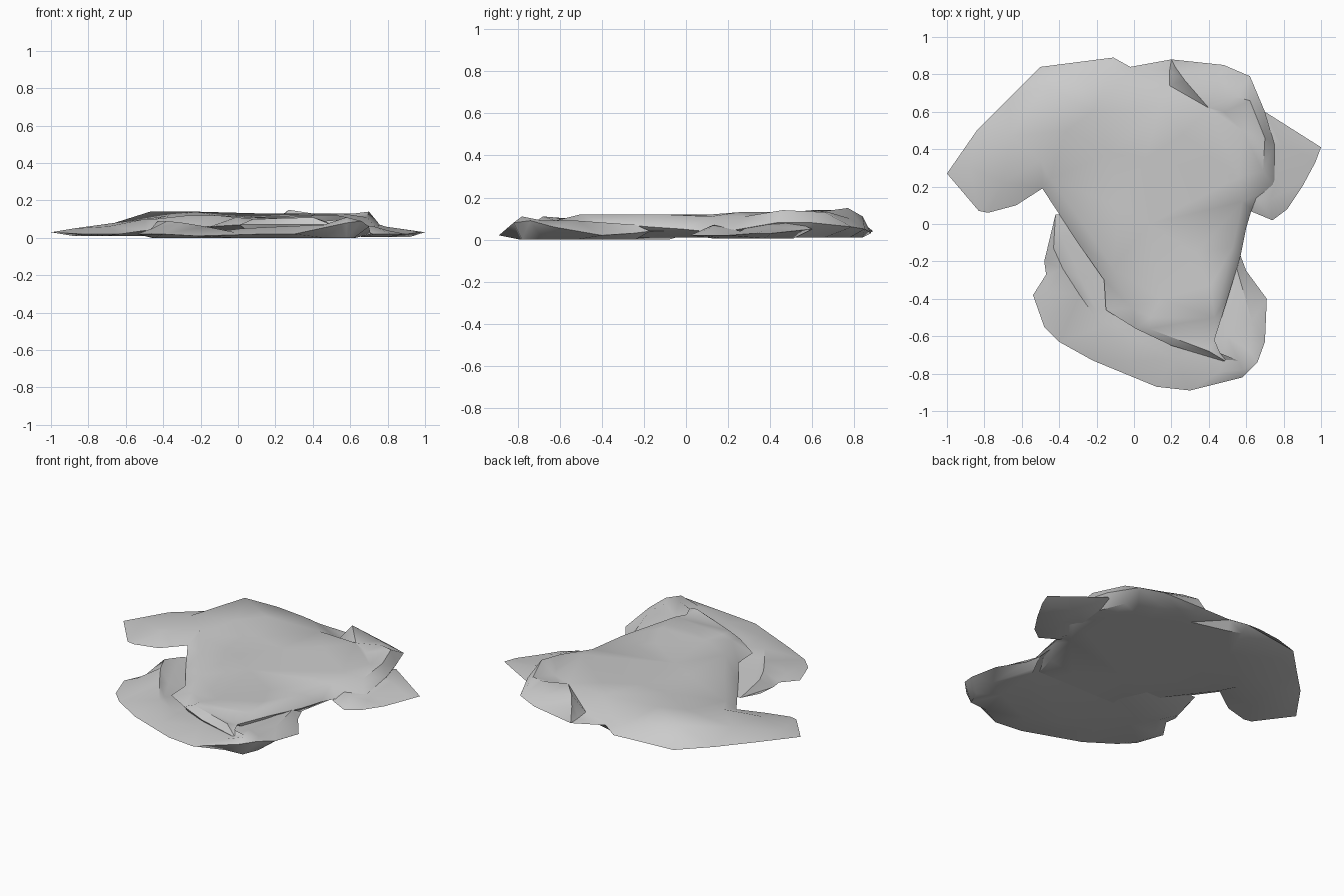
import bpy
import bmesh
from mathutils import Vector
from mathutils.geometry import delaunay_2d_cdt

if "Cube" in bpy.data.objects:
    bpy.data.objects.remove(bpy.data.objects["Cube"], do_unlink=True)

UNIT = 0.01  # all lengths below are written in hundredths

cloth = bpy.data.materials.new("grey_cloth")
cloth.use_nodes = True
cloth.diffuse_color = (0.6, 0.6, 0.6, 1)
cloth.node_tree.nodes["Principled BSDF"].inputs["Base Color"].default_value = cloth.diffuse_color


def cloth_layer(name, rim, folds, floor):
    """A limp closed layer: one rim, creased folds on top, resting underside."""
    points, edges = list(rim), []
    for fold in folds:
        start = len(points)
        points += fold
        edges += [(start + i, start + i + 1) for i in range(len(fold) - 1)]
    flat = [Vector(p[:2]) for p in points]
    outline = [list(range(len(rim)))]
    verts, _, faces, origin, _, _ = delaunay_2d_cdt(flat, edges, outline, 1, 0.0001)

    bm = bmesh.new()
    top, under = [], []
    for place, source in zip(verts, origin):
        index = source[0] if source else -1
        height = points[index][2] if source else 10
        top.append(bm.verts.new((place.x, place.y, height)))
        on_rim = 0 <= index < len(rim)
        under.append(top[-1] if on_rim else bm.verts.new((place.x, place.y, floor)))
    for face in faces:
        bm.faces.new([top[i] for i in face])
        if any(top[i] is not under[i] for i in face):
            bm.faces.new([under[i] for i in reversed(face)])
    bmesh.ops.scale(bm, vec=Vector((UNIT, UNIT, UNIT)), verts=bm.verts)
    bmesh.ops.recalc_face_normals(bm, faces=bm.faces)

    mesh = bpy.data.meshes.new(name)
    bm.to_mesh(mesh)
    bm.free()
    mesh.materials.append(cloth)
    layer = bpy.data.objects.new(name, mesh)
    bpy.context.collection.objects.link(layer)
    bpy.ops.object.select_all(action="DESELECT")
    layer.select_set(True)
    bpy.context.view_layer.objects.active = layer
    bpy.ops.object.shade_smooth_by_angle(angle=0.8)
    return layer


# Upper layer: chest, shoulders and the spread sleeve
chest_rim = [
    (-100, 27, 3), (-84, 50, 4), (-67, 67, 3), (-50, 84, 3), (-11, 89, 4),
    (-2, 84, 6), (20, 88, 3), (48, 85, 5), (62, 79, 6), (70, 60, 8),
    (75, 43, 8), (75, 20, 4), (63, 8, 4), (60, -2, 5), (57, -17, 6),
    (50, -40, 8), (43, -62, 9), (46, -69, 9), (58, -74, 10), (50, -74, 7),
    (20, -65, 7), (1, -56, 7), (-15, -46, 6), (-16, -30, 6), (-30, -10, 5),
    (-49, 19, 4), (-63, 10, 2), (-78, 6, 2), (-83, 7, 2),
]
chest_folds = [
    # gathered side running from armpit to hem
    [(-45, 24, 10), (-27, 0, 12), (-11, -24, 12), (-1, -45, 11), (9, -50, 10)],
    # spread sleeve and its shoulder
    [(-88, 30, 5), (-66, 47, 8), (-47, 74, 14), (-28, 80, 11), (-12, 83, 8)],
    [(-70, 22, 6), (-50, 34, 10), (-36, 50, 12)],
    # chest hollow and ridges
    [(-22, 60, 14), (-12, 38, 12), (-8, 10, 12)],
    [(6, 35, 11), (8, 0, 11), (14, -40, 9)],
    [(33, -16, 11), (41, -33, 12)],
    # neck opening
    [(-4, 80, 9), (14, 63, 13), (26, 48, 12)],
    [(19, 82, 4), (19, 74, 5)],
    [(22, 84, 11), (27, 77, 15), (40, 62, 13), (56, 25, 13)],
    # crushed shoulder
    [(46, 78, 10), (54, 68, 13)], [(48, 60, 10), (58, 50, 9)],
    [(62, 66, 13), (70, 46, 14), (69, 28, 11)],
    # far side of the body
    [(58, 12, 11), (53, -12, 12), (43, -50, 12)],
    [(8, -56, 10), (40, -68, 11)],
]
cloth_layer("shirt_chest", chest_rim, chest_folds, 1)

# Lower layer: loose hem spreading from under the chest
hem_rim = [
    (-42, 5, 4), (-48, -20, 3), (-47, -27, 3), (-54, -38, 2), (-48, -55, 2),
    (-40, -63, 2), (-22, -73, 1), (12, -87, 2), (30, -89, 2), (58, -82, 8),
    (66, -74, 9), (70, -63, 6), (71, -40, 2), (60, -25, 3), (57, -17, 4),
    (59, 5, 4),
]
hem_folds = [
    [(-43, -13, 9), (-38, -24, 9), (-29, -38, 8), (-17, -55, 6), (-2, -73, 3)],
    [(-38, -8, 5), (-28, -30, 4), (-20, -46, 4), (-6, -58, 4)],
    [(-46, -36, 5), (-45, -50, 3)],
    [(2, -62, 5), (22, -72, 6), (46, -79, 7), (58, -78, 11), (62, -68, 9)],
    [(55, -24, 7), (63, -52, 9)],
    [(52, -30, 6), (50, -60, 7)],
]
cloth_layer("shirt_hem", hem_rim, hem_folds, 0)

# Short sleeve tucked beneath the crushed shoulder
sleeve_rim = [
    (54, 50, 6), (70, 60, 5), (100, 41, 3), (97, 33, 3), (90, 20, 2),
    (82, 8, 2), (74, 2, 2), (62, 7, 3), (57, 25, 4),
]
sleeve_folds = [
    [(70, 51, 9), (79, 42, 6), (92, 37, 4)],
    [(68, 34, 9), (77, 26, 4)],
    [(66, 13, 7), (73, 13, 6), (80, 17, 4)],
]
cloth_layer("shirt_sleeve", sleeve_rim, sleeve_folds, 0.5)
